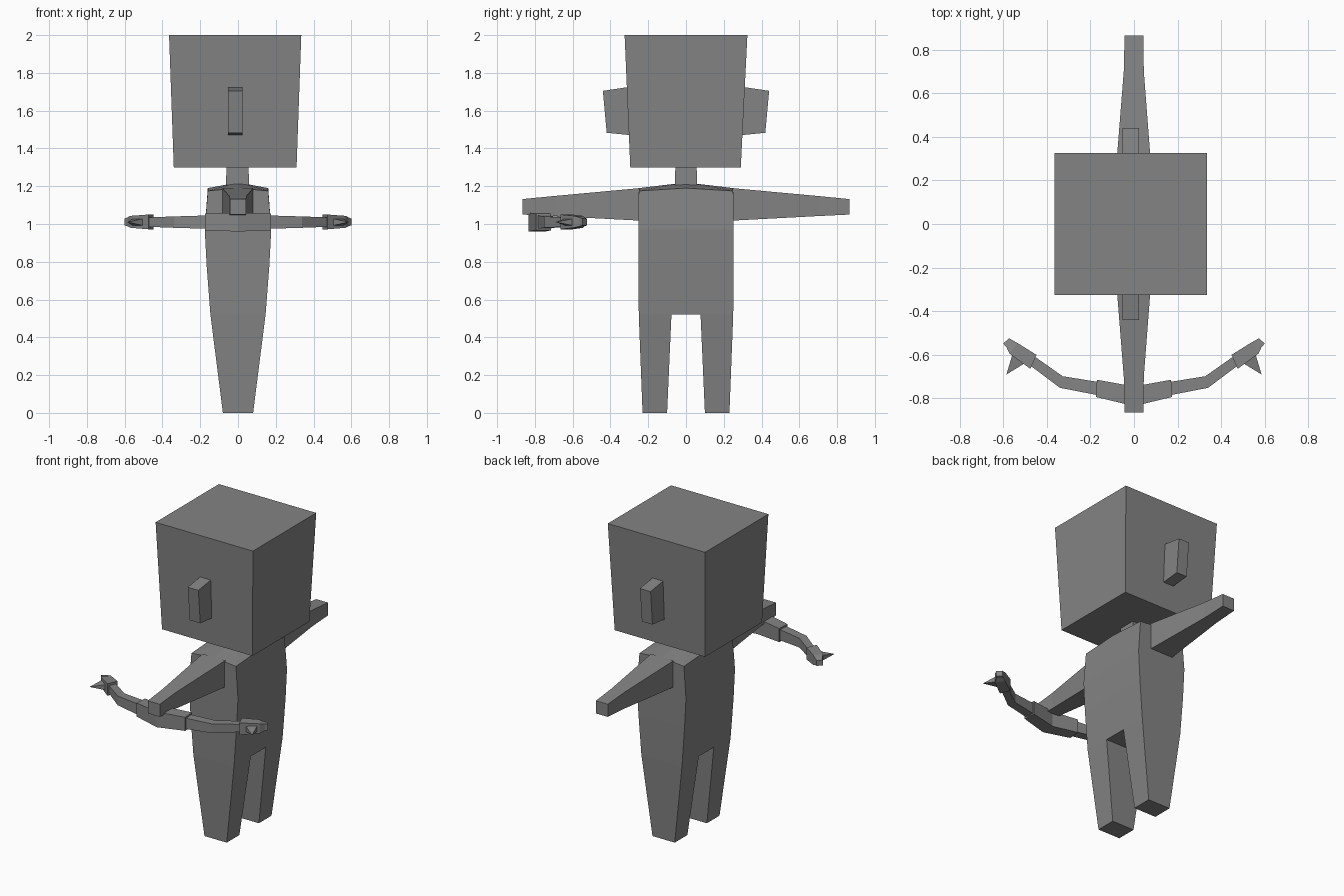
import bpy, bmesh

if "Cube" in bpy.data.objects:
    bpy.data.objects.remove(bpy.data.objects["Cube"])

grey = bpy.data.materials.new("plain grey")
grey.diffuse_color = (0.23, 0.23, 0.23, 1)
grey.use_nodes = True
grey.node_tree.nodes["Principled BSDF"].inputs["Base Color"].default_value = grey.diffuse_color


def loft(name, rings, start=True, end=True, apex=None):
    """Skin matching rings of points, with optional end caps or an apex fan."""
    bm = bmesh.new()
    loops = [[bm.verts.new(p) for p in ring] for ring in rings]
    n = len(loops[0])
    for a, b in zip(loops, loops[1:]):
        for i in range(n):
            j = (i + 1) % n
            bm.faces.new((a[i], a[j], b[j], b[i]))
    if start:
        bm.faces.new(loops[0][::-1])
    if apex:
        top = bm.verts.new(apex)
        for i in range(n):
            bm.faces.new((loops[-1][i], loops[-1][(i + 1) % n], top))
    elif end:
        bm.faces.new(loops[-1])
    bmesh.ops.recalc_face_normals(bm, faces=bm.faces)
    mesh = bpy.data.meshes.new(name)
    bm.to_mesh(mesh)
    bm.free()
    mesh.materials.append(grey)
    obj = bpy.data.objects.new(name, mesh)
    bpy.context.collection.objects.link(obj)
    return obj


def flat(x0, x1, y0, y1, z):
    return [(x0, y0, z), (x1, y0, z), (x1, y1, z), (x0, y1, z)]


def upright(x0, x1, y, z0, z1):
    return [(x0, y, z0), (x1, y, z0), (x1, y, z1), (x0, y, z1)]


def across(inner, outer, z0, z1, s):
    """Bow cross-section between an inner and an outer plan point."""
    (xi, yi), (xo, yo) = inner, outer
    return [(s * xi, yi, z0), (s * xo, yo, z0), (s * xo, yo, z1), (s * xi, yi, z1)]


# Head and neck
loft("head", [flat(-0.34, 0.31, -0.295, 0.29, 1.30),
              flat(-0.365, 0.335, -0.325, 0.325, 2.0)])
loft("neck", [flat(-0.065, 0.06, -0.06, 0.06, 1.19),
              flat(-0.06, 0.055, -0.056, 0.056, 1.31)], start=False, end=False)


# Torso with gently pitched shoulders
def torso_ring(x, y, z, side=0.0, ridge=0.0):
    return [(-x, -y, z), (0, -y, z + ridge), (x, -y, z), (x, 0, z + side),
            (x, y, z), (0, y, z + ridge), (-x, y, z), (-x, 0, z + side)]


loft("torso", [torso_ring(0.146, 0.25, 0.52), torso_ring(0.166, 0.252, 0.78),
               torso_ring(0.176, 0.252, 0.97),
               torso_ring(0.16, 0.25, 1.175, 0.015, 0.015)], apex=(0, 0, 1.22))

for s, side in ((-1, "front"), (1, "back")):
    # Leg
    loft(side + "_leg", [flat(-0.08, 0.08, s * 0.10, s * 0.23, 0),
                         flat(-0.146, 0.146, s * 0.077, s * 0.25, 0.52)], end=False)
    # Arm
    loft(side + "_arm", [upright(-0.083, 0.08, s * 0.245, 1.018, 1.19),
                         upright(-0.047, 0.045, s * 0.70, 1.042, 1.148),
                         upright(-0.043, 0.043, s * 0.865, 1.05, 1.132)])
    # Ear
    loft(side + "_ear", [
        [(-0.053, s * 0.29, 1.47), (0.023, s * 0.29, 1.47),
         (0.023, s * 0.305, 1.725), (-0.053, s * 0.305, 1.725)],
        [(-0.053, s * 0.42, 1.483), (0.023, s * 0.42, 1.483),
         (0.023, s * 0.44, 1.705), (-0.053, s * 0.44, 1.705)]])

# Bow grip
loft("bow_grip", [across((0.17, -0.714), (0.175, -0.793), 0.967, 1.055, -1),
                  across((0, -0.745), (0, -0.835), 0.96, 1.06, 1),
                  across((0.17, -0.714), (0.175, -0.793), 0.967, 1.055, 1)])

for s, side in ((-1, "left"), (1, "right")):
    # Curved limb
    loft(side + "_bow_limb", [
        across((0.165, -0.724), (0.17, -0.784), 0.975, 1.045, s),
        across((0.327, -0.698), (0.34, -0.751), 0.98, 1.04, s),
        across((0.452, -0.61), (0.472, -0.652), 0.985, 1.035, s)], end=False)
    # Limb end
    loft(side + "_bow_end", [
        across((0.447, -0.60), (0.475, -0.664), 0.972, 1.05, s),
        across((0.535, -0.545), (0.57, -0.595), 0.98, 1.043, s),
        across((0.55, -0.537), (0.585, -0.564), 0.988, 1.035, s),
        across((0.572, -0.524), (0.60, -0.548), 0.993, 1.028, s)])
    # Spike
    loft(side + "_bow_spike", [[(s * 0.495, -0.635, 0.99), (s * 0.555, -0.59, 0.99),
                                (s * 0.555, -0.59, 1.03), (s * 0.495, -0.635, 1.03)]],
         apex=(s * 0.585, -0.69, 1.01))
